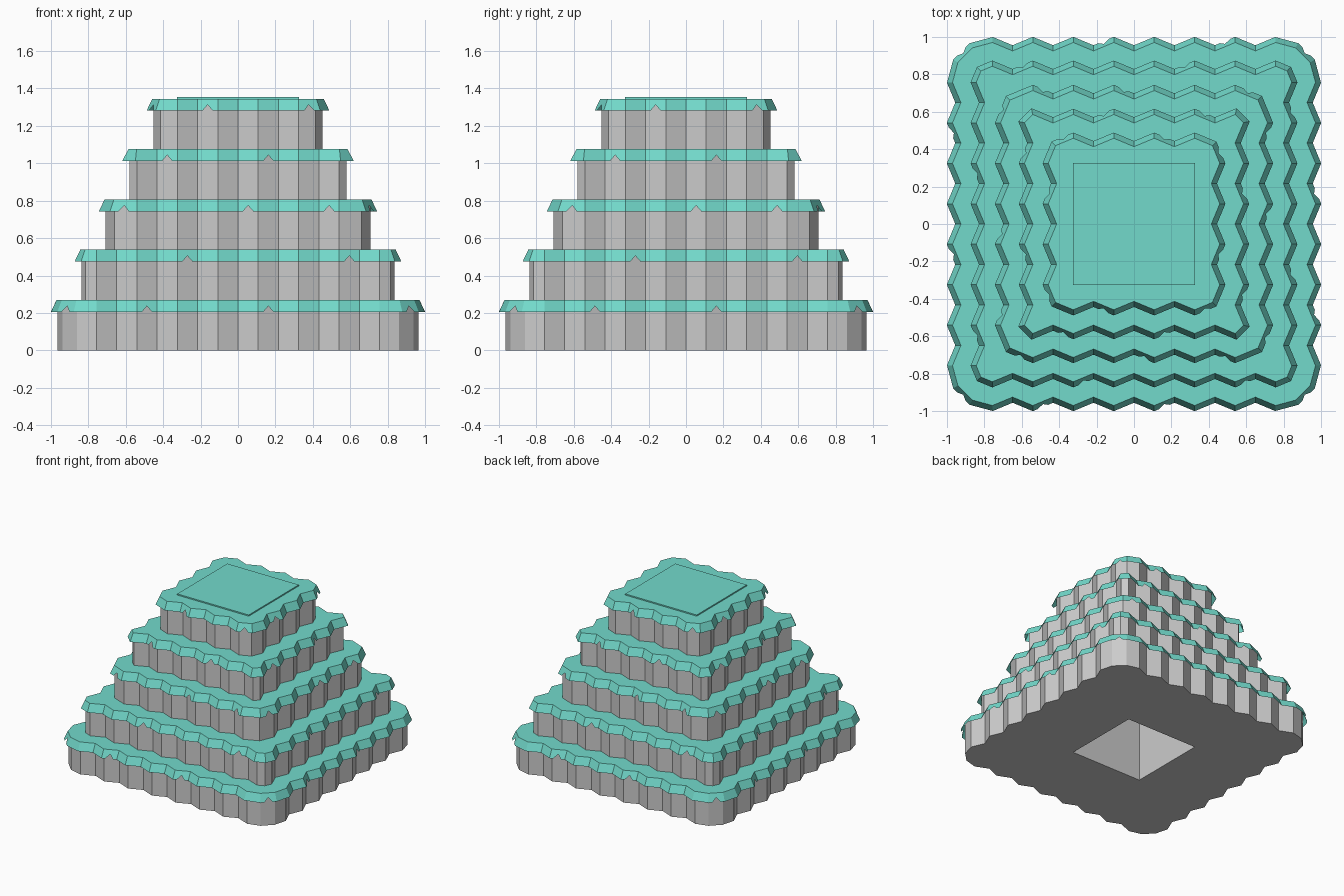
import bpy, bmesh
from math import sin, cos, pi
from mathutils import Vector

if "Cube" in bpy.data.objects:
    bpy.data.objects.remove(bpy.data.objects["Cube"])

STEP = 0.1082      # width of one wall facet
DEPTH = 0.045      # depth of the zigzag
RISE = 0.269       # height of one tier
CORE = 0.325       # half width of the hollow shaft
SHAFT = [Vector(p) for p in ((-CORE, -CORE), (CORE, -CORE), (CORE, CORE), (-CORE, CORE))]

teal = bpy.data.materials.new("teal")
teal.diffuse_color = (0.17, 0.70, 0.60, 1)
teal.use_nodes = True
teal.node_tree.nodes["Principled BSDF"].inputs["Base Color"].default_value = teal.diffuse_color


def outline(half, facets, arc):
    """Zigzag square with rounded corners: one quarter, turned four times."""
    p = facets * STEP / 2
    quarter = [(-p + i * STEP, -(half - DEPTH * (i % 2))) for i in range(facets + 1)]
    for j in range(1, arc):
        t = pi / 2 * j / arc
        quarter.append((p + (half - p) * sin(t), -p - (half - p) * cos(t)))
    pts = []
    for _ in range(4):
        pts += [Vector(q) for q in quarter]
        quarter = [(-y, x) for x, y in quarter]
    return pts


def offset(pts, d):
    """Push every outline point outward along its mitred normal."""
    out = []
    for i, p in enumerate(pts):
        a = (p - pts[i - 1]).normalized()
        b = (pts[(i + 1) % len(pts)] - p).normalized()
        na, nb = Vector((a.y, -a.x)), Vector((b.y, -b.x))
        m = (na + nb).normalized()
        out.append(p + m * d / m.dot(na))
    return out


def ring(bm, pts, z):
    return [bm.verts.new((p.x, p.y, z)) for p in pts]


def bridge(bm, low, high):
    for i in range(len(low)):
        k = (i + 1) % len(low)
        bm.faces.new((low[i], low[k], high[k], high[i]))


def annulus(bm, outer, inner, up):
    """Flat face between a ring and the shaft opening."""
    edges = []
    for loop in (outer, inner):
        for i in range(len(loop)):
            pair = (loop[i - 1], loop[i])
            edges.append(bm.edges.get(pair) or bm.edges.new(pair))
    made = bmesh.ops.triangle_fill(bm, use_beauty=True, edges=edges)
    for f in made["geom"]:
        if isinstance(f, bmesh.types.BMFace):
            f.normal_update()
            if (f.normal.z > 0) != up:
                f.normal_flip()


def finish(bm, name, mat=None):
    mesh = bpy.data.meshes.new(name)
    bm.to_mesh(mesh)
    bm.free()
    obj = bpy.data.objects.new(name, mesh)
    bpy.context.collection.objects.link(obj)
    if mat:
        mesh.materials.append(mat)


def wall(name, pts, z0, z1, floor):
    bm = bmesh.new()
    low, high = ring(bm, pts, z0), ring(bm, pts, z1)
    bridge(bm, low, high)
    if floor:
        annulus(bm, low, ring(bm, SHAFT, z0), False)
    finish(bm, name)


def cap(name, pts, z, notches, per_side):
    """Terrace surface with a flared skirt; some facets carry a small notch."""
    bm = bmesh.new()
    top = ring(bm, offset(pts, 0.005), z)
    low = ring(bm, offset(pts, 0.033), z - 0.064)
    n = len(pts)
    for i in range(n):
        k = (i + 1) % n
        cut = []
        if i % per_side in notches:
            a, b = low[i].co, low[k].co
            mid, along = (a + b) / 2, (b - a).normalized() * 0.03
            apex = mid.lerp((top[i].co + top[k].co) / 2, 0.5)
            cut = [bm.verts.new(c) for c in (mid - along, apex, mid + along)]
        bm.faces.new([low[i]] + cut + [low[k], top[k], top[i]])
    annulus(bm, top, ring(bm, SHAFT, z), True)
    finish(bm, name, teal)


# Tiers: half width, facets per side, corner segments, notched facets
tiers = [
    (0.965, 14, 3, (2, 8, 15)),
    (0.838, 14, 2, (4, 12)),
    (0.708, 10, 2, (5, 9, 11)),
    (0.580, 10, 1, (1, 6)),
    (0.453, 6, 2, (1, 6)),
]
for t, (half, facets, arc, notches) in enumerate(tiers):
    pts = outline(half, facets, arc)
    wall(f"tier_wall_{t + 1}", pts, t * RISE, (t + 1) * RISE - 0.004, t == 0)
    cap(f"tier_cap_{t + 1}", pts, (t + 1) * RISE, notches, facets + arc)

# Hollow shaft, faces turned inward
TOP = RISE * len(tiers)
bm = bmesh.new()
bridge(bm, ring(bm, SHAFT, TOP), ring(bm, SHAFT, 0))
finish(bm, "inner_shaft")

# Thin plate closing the shaft
bm = bmesh.new()
low, high = ring(bm, SHAFT, TOP), ring(bm, SHAFT, TOP + 0.01)
bridge(bm, low, high)
bm.faces.new(high)
bm.faces.new(low[::-1])
finish(bm, "top_plate", teal)
